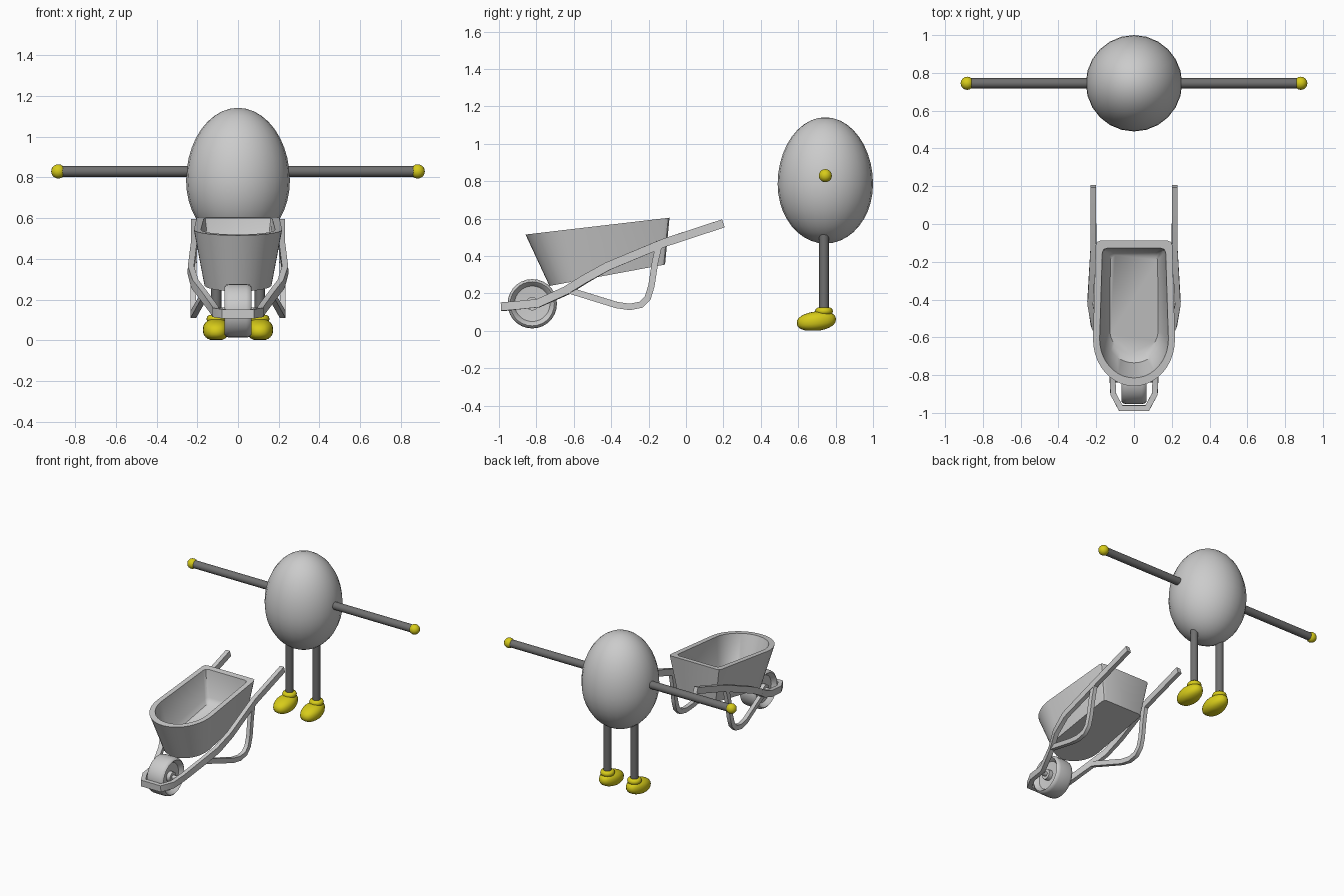
import bpy, bmesh, math
from mathutils import Vector, Matrix

if "Cube" in bpy.data.objects:
    bpy.data.objects.remove(bpy.data.objects["Cube"])


def material(name, rgb):
    m = bpy.data.materials.new(name)
    m.diffuse_color = (*rgb, 1)
    m.use_nodes = True
    m.node_tree.nodes["Principled BSDF"].inputs["Base Color"].default_value = m.diffuse_color
    return m


LIGHT = material("light_grey", (0.60, 0.60, 0.60))
DARK = material("dark_grey", (0.16, 0.16, 0.16))
YELLOW = material("yellow", (0.68, 0.60, 0.01))


def finish(name, bm, mat, angle=40):
    bmesh.ops.recalc_face_normals(bm, faces=bm.faces[:])
    me = bpy.data.meshes.new(name)
    bm.to_mesh(me)
    bm.free()
    me.materials.append(mat)
    ob = bpy.data.objects.new(name, me)
    bpy.context.collection.objects.link(ob)
    bpy.ops.object.select_all(action='DESELECT')
    bpy.context.view_layer.objects.active = ob
    ob.select_set(True)
    bpy.ops.object.shade_smooth_by_angle(angle=math.radians(angle))
    return ob


def loft(bm, rings, cap=True, closed=False):
    vs = [[bm.verts.new(p) for p in r] for r in rings]
    n = len(vs[0])
    pairs = list(zip(vs, vs[1:])) + ([(vs[-1], vs[0])] if closed else [])
    for a, b in pairs:
        for i in range(n):
            j = (i + 1) % n
            bm.faces.new((a[i], a[j], b[j], b[i]))
    if cap and not closed:
        bm.faces.new(vs[0])
        bm.faces.new(vs[-1])


def rod(name, a, b, r, mat, seg=16):
    a, b = Vector(a), Vector(b)
    bm = bmesh.new()
    rot = (b - a).to_track_quat('Z', 'Y').to_matrix().to_4x4()
    bmesh.ops.create_cone(bm, cap_ends=True, segments=seg, radius1=r, radius2=r,
                          depth=(b - a).length,
                          matrix=Matrix.Translation((a + b) / 2) @ rot)
    return finish(name, bm, mat)


def bar(name, pts, ref, w, h, mat):
    """Mitred rectangular bar; w lies across ref, h lies along ref."""
    pts, ref = [Vector(p) for p in pts], Vector(ref)
    rings = []
    for i, p in enumerate(pts):
        d0 = (p - pts[max(i - 1, 0)]).normalized()
        d1 = (pts[min(i + 1, len(pts) - 1)] - p).normalized()
        t = (d0 + d1).normalized()
        k = 1 / max(0.6, t.dot(d1 if d1.length else d0))
        s = t.cross(ref).normalized()
        u = s.cross(t).normalized()
        rings.append([p + s * (w / 2 * k * a) + u * (h / 2 * b)
                      for a, b in ((-1, -1), (1, -1), (1, 1), (-1, 1))])
    bm = bmesh.new()
    loft(bm, rings)
    return finish(name, bm, mat, 35)


# Egg body, blunter at the bottom
bm = bmesh.new()
bmesh.ops.create_uvsphere(bm, u_segments=24, v_segments=20, radius=1)
for v in bm.verts:
    v.co = (v.co.x * 0.255, 0.745 + v.co.y * 0.255,
            0.785 + v.co.z * (0.357 if v.co.z > 0 else 0.318))
finish("egg_body", bm, LIGHT, 60)

# Arms, hands, legs, ankle rings and shoes
for s, side in ((-1, "left"), (1, "right")):
    rod(side + "_arm", (s * 0.2, 0.745, 0.83), (s * 0.87, 0.745, 0.83), 0.027, DARK)
    bm = bmesh.new()
    bmesh.ops.create_uvsphere(bm, u_segments=16, v_segments=10, radius=0.035,
                              matrix=Matrix.Translation((s * 0.883, 0.745, 0.83)))
    finish(side + "_hand", bm, YELLOW, 60)

    cx = s * 0.107
    rod(side + "_leg", (cx, 0.738, 0.09), (cx, 0.738, 0.52), 0.026, DARK)
    bm = bmesh.new()
    rings = []
    for i in range(20):
        a = math.tau * i / 20
        rings.append([(cx + math.cos(a) * (0.029 + 0.019 * math.cos(b)),
                       0.738 + math.sin(a) * (0.029 + 0.019 * math.cos(b)),
                       0.105 + 0.020 * math.sin(b))
                      for b in (math.tau * j / 10 for j in range(10))])
    loft(bm, rings, closed=True)
    finish(side + "_ankle_ring", bm, YELLOW, 60)

    bm = bmesh.new()
    bmesh.ops.create_uvsphere(bm, u_segments=20, v_segments=14, radius=1)
    for v in bm.verts:
        x, y, z = v.co
        e = lambda c: math.copysign(abs(c) ** 0.85, c)
        width = 0.066 - 0.010 * max(y, 0)          # narrower heel
        base = 0.052 + 0.010 * y
        v.co = (cx + e(x) * width, 0.697 + y * 0.105,
                max(base + e(z) * 0.052, 0.002))
    finish(side + "_shoe", bm, YELLOW, 60)


# Tray: nested D-shaped rings, round at the front, sloping along y
def d_ring(back, wb, mid, wf, front, zfun):
    half = [(wb - 0.025, back), (wb - 0.007, back - 0.007), (wb, back - 0.025)]
    half += [(wf * math.cos(a), mid - (mid - front) * math.sin(a))
             for a in (math.pi / 2 * i / 10 for i in range(11))]
    pts = half + [(-x, y) for x, y in reversed(half[:-1])]
    return [(x, y, zfun(y)) for x, y in pts]


rim = lambda y: 0.605 + (y + 0.09) * 0.117
under = lambda y: 0.355 + (y + 0.11) * 0.185
bm = bmesh.new()
loft(bm, [
    d_ring(-0.112, 0.160, -0.56, 0.165, -0.73, under),
    d_ring(-0.088, 0.203, -0.61, 0.217, -0.858, rim),
    d_ring(-0.128, 0.168, -0.61, 0.182, -0.815, rim),
    d_ring(-0.143, 0.146, -0.58, 0.150, -0.735, lambda y: under(y) + 0.06),
    d_ring(-0.165, 0.125, -0.56, 0.128, -0.690, lambda y: under(y) + 0.03),
])
finish("tray", bm, LIGHT, 42)

# Handle frame: one bar looping round the front of the wheel
half = [(0.215, 0.20, 0.575), (0.215, -0.12, 0.470), (0.232, -0.42, 0.345),
        (0.212, -0.54, 0.277), (0.165, -0.64, 0.215), (0.115, -0.79, 0.148),
        (0.110, -0.90, 0.137), (0.070, -0.975, 0.130)]
path = half + [(-x, y, z) for x, y, z in reversed(half)]
bar("handle_frame", path, (0, 0, 1), 0.030, 0.045, LIGHT)

# Support legs curving from the handles back to the frame
for s, side in ((-1, "left"), (1, "right")):
    pts = [(0.215, -0.145, 0.455), (0.217, -0.165, 0.370), (0.220, -0.185, 0.240),
           (0.220, -0.205, 0.175), (0.220, -0.240, 0.140), (0.219, -0.300, 0.128),
           (0.213, -0.370, 0.138), (0.168, -0.630, 0.218)]
    bar(side + "_support_leg", [(s * x, y, z) for x, y, z in pts],
        (1, 0, 0), 0.034, 0.028, LIGHT)

# Wheel turned about its axle, with recessed sides
profile = [(-0.030, 0.030), (-0.036, 0.095), (-0.056, 0.108), (-0.066, 0.118),
           (-0.058, 0.128), (-0.040, 0.132)]
profile += [(-x, r) for x, r in reversed(profile)]
bm = bmesh.new()
rings = []
for x, r in profile:
    rings.append([(x, -0.822 + r * math.cos(a), 0.145 + r * math.sin(a))
                  for a in (math.tau * i / 28 for i in range(28))])
loft(bm, rings)
finish("wheel", bm, LIGHT, 40)
for s, side in ((-1, "left"), (1, "right")):
    rod(side + "_hub", (s * 0.02, -0.822, 0.145), (s * 0.06, -0.822, 0.145), 0.036, LIGHT)
rod("axle", (-0.115, -0.822, 0.145), (0.115, -0.822, 0.145), 0.016, LIGHT, 12)
